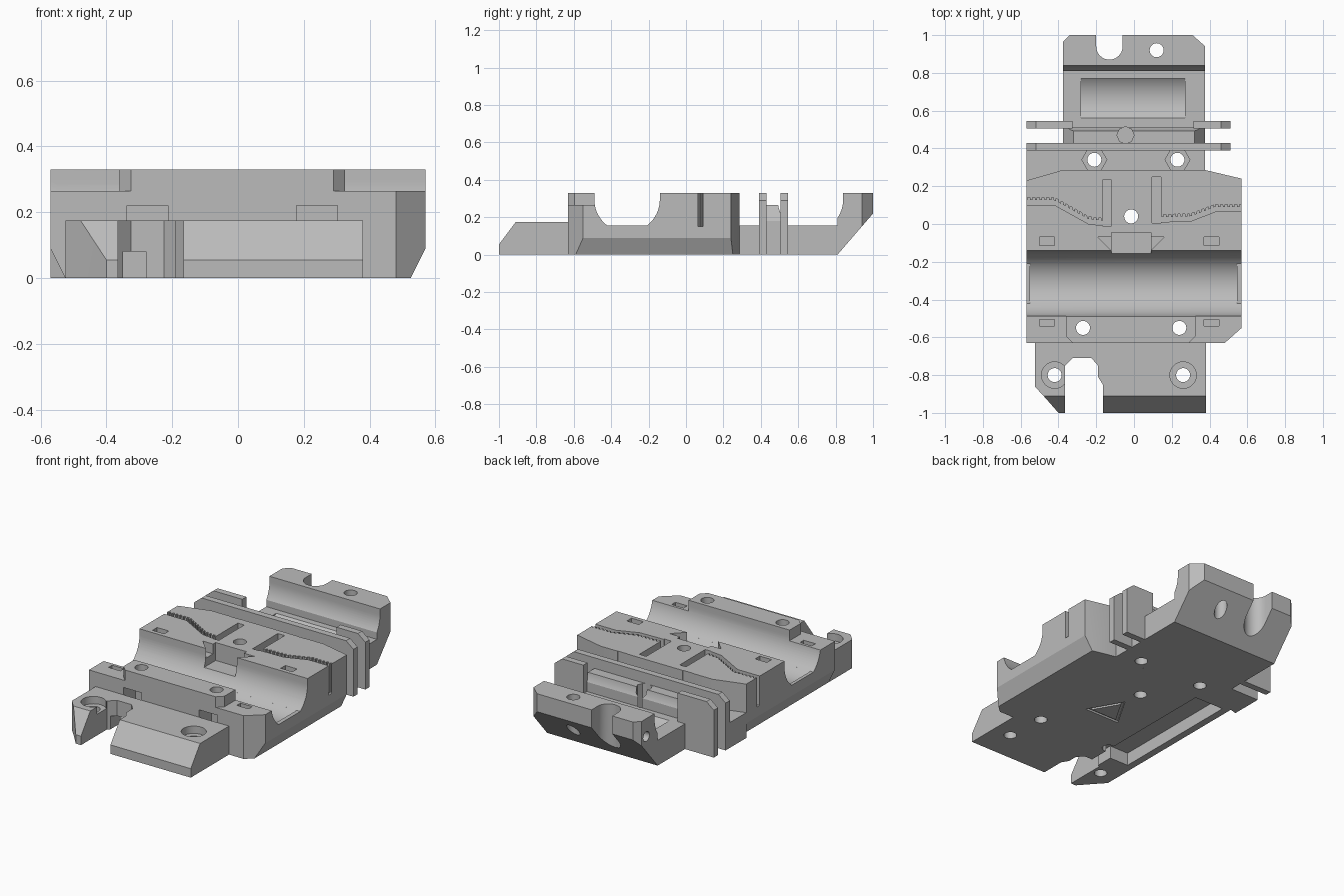
import bpy, bmesh, math

cube = bpy.data.objects.get("Cube")
if cube:
    bpy.data.objects.remove(cube, do_unlink=True)

grey = bpy.data.materials.new("plain_grey")
grey.use_nodes = True
GREY = (0.5, 0.5, 0.5, 1)
grey.diffuse_color = GREY
for node in grey.node_tree.nodes:
    if node.type == 'BSDF_PRINCIPLED':
        node.inputs["Base Color"].default_value = GREY
        node.inputs["Roughness"].default_value = 0.7


def prism(name, pts, lo, hi, axis='z'):
    """Extrude a 2D outline along an axis."""
    place = {'x': lambda p, a: (a, p[0], p[1]),
             'y': lambda p, a: (p[0], a, p[1]),
             'z': lambda p, a: (p[0], p[1], a)}[axis]
    bm = bmesh.new()
    low = [bm.verts.new(place(p, lo)) for p in pts]
    high = [bm.verts.new(place(p, hi)) for p in pts]
    bm.faces.new(low)
    bm.faces.new(high)
    for i in range(len(pts)):
        j = (i + 1) % len(pts)
        bm.faces.new((low[i], low[j], high[j], high[i]))
    bmesh.ops.recalc_face_normals(bm, faces=bm.faces)
    mesh = bpy.data.meshes.new(name)
    bm.to_mesh(mesh)
    bm.free()
    mesh.materials.append(grey)
    obj = bpy.data.objects.new(name, mesh)
    bpy.context.scene.collection.objects.link(obj)
    return obj


def rect(x0, x1, y0, y1):
    return [(x0, y0), (x1, y0), (x1, y1), (x0, y1)]


def ngon(cx, cy, r, n=32, start=0.0):
    return [(cx + r * math.cos(start + math.tau * i / n),
             cy + r * math.sin(start + math.tau * i / n)) for i in range(n)]


def cut(target, pts, lo, hi, axis='z'):
    """Subtract an extruded outline from a part."""
    tool = prism("cutter", pts, lo, hi, axis)
    tool.hide_render = True
    mod = target.modifiers.new("cut", 'BOOLEAN')
    mod.operation = 'DIFFERENCE'
    mod.solver = 'EXACT'
    mod.object = tool
    bpy.context.view_layer.objects.active = target
    bpy.ops.object.modifier_apply(modifier=mod.name)
    bpy.data.objects.remove(tool, do_unlink=True)


def hole(target, x, y, r=0.037, lo=-0.1, hi=0.5, n=32):
    cut(target, ngon(x, y, r, n), lo, hi)


def trough(cy, floor, r=0.175, cz=0.295, n=40):
    """Bearing seat section: round below, straight above."""
    arc = []
    for i in range(n + 1):
        a = math.pi + math.pi * i / n
        z = cz + r * math.sin(a)
        if z >= floor:
            arc.append((cy + r * math.cos(a), z))
    half = math.sqrt(r * r - (cz - floor) ** 2) if floor > cz - r else 0
    if half:
        k = len(arc) // 2
        arc[k:k] = [(cy - half, floor), (cy + half, floor)]
    return [(cy - r, 0.5)] + arc + [(cy + r, 0.5)]


def toothed_ribbon(path, width=0.026, tooth=0.013, step=0.0125):
    """Belt groove outline: plain lower edge, toothed upper edge."""
    upper = []
    count = int((path[-1][0] - path[0][0]) / step)
    for i in range(count):
        for x in (path[0][0] + i * step, path[0][0] + (i + 0.98) * step):
            for (xa, ya), (xb, yb) in zip(path, path[1:]):
                if xa <= x <= xb:
                    y = ya + (yb - ya) * (x - xa) / (xb - xa)
                    break
            upper.append((x, y + width + tooth * (i % 2)))
    return list(path) + upper[::-1]


# Main carriage body
body = prism("carriage_body", [(-0.57, -0.63), (0.48, -0.63), (0.57, -0.55), (0.57, 0.24),
                               (0.38, 0.285), (-0.38, 0.285), (-0.57, 0.23)], 0, 0.33)
for s in (-1, 1):
    cut(body, [(s * 0.475, -0.1), (s * 0.625, 0.2), (s * 0.7, 0.2), (s * 0.7, -0.1)], -0.8, 0.5, 'y')
# Lowered shoulders beside the front clamp
for edge, s in ((-0.36, -1), (0.325, 1)):
    cut(body, [(s * 0.7, -0.7), (edge - s * 0.035, -0.7), (edge - s * 0.035, -0.63),
               (edge, -0.595), (edge, -0.45), (s * 0.7, -0.45)], 0.265, 0.5)
# Bearing seat with end lips
cut(body, trough(-0.315, 0.155), -0.7, 0.7, 'x')
cut(body, trough(-0.315, 0.12), -0.55, 0.545, 'x')
# Screw holes, nut slots and tie pockets
for x, y in ((-0.27, -0.55), (0.24, -0.55), (-0.015, 0.04)):
    hole(body, x, y)
for x in (-0.275, 0.24):
    cut(body, rect(x - 0.062, x + 0.062, 0.1, 0.22), -0.7, -0.51, 'y')
for x in (-0.46, 0.41):
    cut(body, rect(x - 0.04, x + 0.04, -0.115, -0.07), 0.22, 0.4)
    cut(body, rect(x - 0.04, x + 0.04, -0.54, -0.505), 0.18, 0.4)
# Funnel notch in the middle
cut(body, [(-0.19, -0.07), (0.16, -0.07), (0.09, -0.14), (0.09, -0.25),
           (-0.12, -0.25), (-0.12, -0.14)], 0.27, 0.5)
cut(body, rect(-0.12, 0.09, -0.25, -0.045), 0.22, 0.5)
# Belt grooves and their end slots
cut(body, toothed_ribbon([(-0.6, 0.1), (-0.42, 0.1), (-0.24, 0.0), (-0.15, -0.01)]), 0.15, 0.5)
cut(body, toothed_ribbon([(0.12, 0.01), (0.3, 0.015), (0.43, 0.065), (0.6, 0.065)]), 0.15, 0.5)
cut(body, rect(-0.165, -0.122, -0.012, 0.235), 0.15, 0.5)
cut(body, rect(0.095, 0.142, 0.005, 0.25), 0.15, 0.5)
# Cable trench and triangle groove underneath
cut(body, rect(-0.48, -0.28, -0.8, 0.22), -0.1, 0.08)
cut(body, ngon(0, -0.22, 0.14, 3, math.pi / 2), -0.1, 0.012)
island = prism("underside_triangle", ngon(0, -0.22, 0.105, 3, math.pi / 2), 0, 0.02)

# Front plate with cable slot
plate = prism("front_plate", [(-1, 0), (-0.63, 0), (-0.63, 0.175), (-0.91, 0.175), (-1, 0.055)],
              -0.525, 0.38, 'x')
cut(plate, [(-0.365, -1.1), (-0.365, -0.75), (-0.325, -0.71), (-0.225, -0.71), (-0.19, -0.75),
            (-0.19, -0.81), (-0.165, -0.85), (-0.165, -1.1)], -0.1, 0.5)
cut(plate, [(-0.6, -0.86), (-0.525, -0.86), (-0.47, -0.92), (-0.40, -1.0),
            (-0.40, -1.1), (-0.6, -1.1)], -0.1, 0.5)
cut(plate, rect(-0.35, -0.28, -0.75, -0.6), -0.1, 0.08)
for x in (-0.42, 0.26):
    hole(plate, x, -0.8)
    hole(plate, x, -0.8, 0.07, 0.13)

# Rear body with second bearing seat and sloped tail
rear = prism("rear_body", [(0.285, 0), (0.81, 0), (1, 0.22), (1, 0.33), (0.81, 0.33), (0.81, 0.155),
                           (0.51, 0.155), (0.51, 0.265), (0.43, 0.265), (0.43, 0.155),
                           (0.285, 0.155)], -0.375, 0.375, 'x')
cut(rear, trough(0.665, 0.155), -0.6, 0.6, 'x')
cut(rear, trough(0.665, 0.12), -0.28, 0.27, 'x')
cut(rear, [(-0.34, 1.0), (-0.4, 0.94), (-0.5, 0.94), (-0.5, 1.1), (-0.34, 1.1)], -0.1, 0.5)
cut(rear, [(0.31, 1.0), (0.4, 0.92), (0.5, 0.92), (0.5, 1.1), (0.31, 1.1)], -0.1, 0.5)
for s in (-1, 1):
    cut(rear, [(s * 0.32, 0.265), (s * 0.32, 0.3), (s * 0.45, 0.3), (s * 0.45, 0.13), (s * 0.375, 0.18)],
        0.428, 0.513, 'y')
# Tail cable notch and screw holes
hole(rear, -0.13, 0.94, 0.07)
cut(rear, rect(-0.2, -0.06, 0.94, 1.1), -0.1, 0.5)
hole(rear, 0.12, 0.92)
cut(rear, ngon(0.92, 0.22, 0.03, 24), -0.5, -0.25, 'x')
hole(rear, -0.045, 0.47, 0.045, 0.1, 0.5, 8)
# Hex nut traps shared by rear shelf and main body
for x in (-0.21, 0.23):
    hole(rear, x, 0.34)
    for part in (rear, body):
        hole(part, x, 0.34, 0.066, 0.1, 0.5, 6)

# Side shelf
shelf = prism("side_shelf", [(-0.57, 0.23), (-0.375, 0.285), (-0.375, 0.39), (-0.57, 0.39)], 0, 0.155)

# Upright fins with chamfered tips
LEFT_TIP = [(-0.57, 0), (-0.57, 0.29), (-0.52, 0.33)]
RIGHT_TIP = [(0.46, 0.33), (0.51, 0.29), (0.51, 0)]
long_fin = prism("long_fin", LEFT_TIP + RIGHT_TIP, 0.39, 0.43, 'y')
left_fin = prism("short_fin_left", LEFT_TIP + [(-0.325, 0.33), (-0.325, 0)], 0.505, 0.545, 'y')
right_fin = prism("short_fin_right", [(0.315, 0), (0.315, 0.33)] + RIGHT_TIP, 0.505, 0.545, 'y')

# Smooth round surfaces, keep edges sharp
bpy.ops.object.select_all(action='DESELECT')
for part in (body, plate, rear, shelf, long_fin, left_fin, right_fin, island):
    part.select_set(True)
bpy.context.view_layer.objects.active = body
bpy.ops.object.shade_smooth_by_angle(angle=math.radians(25))
